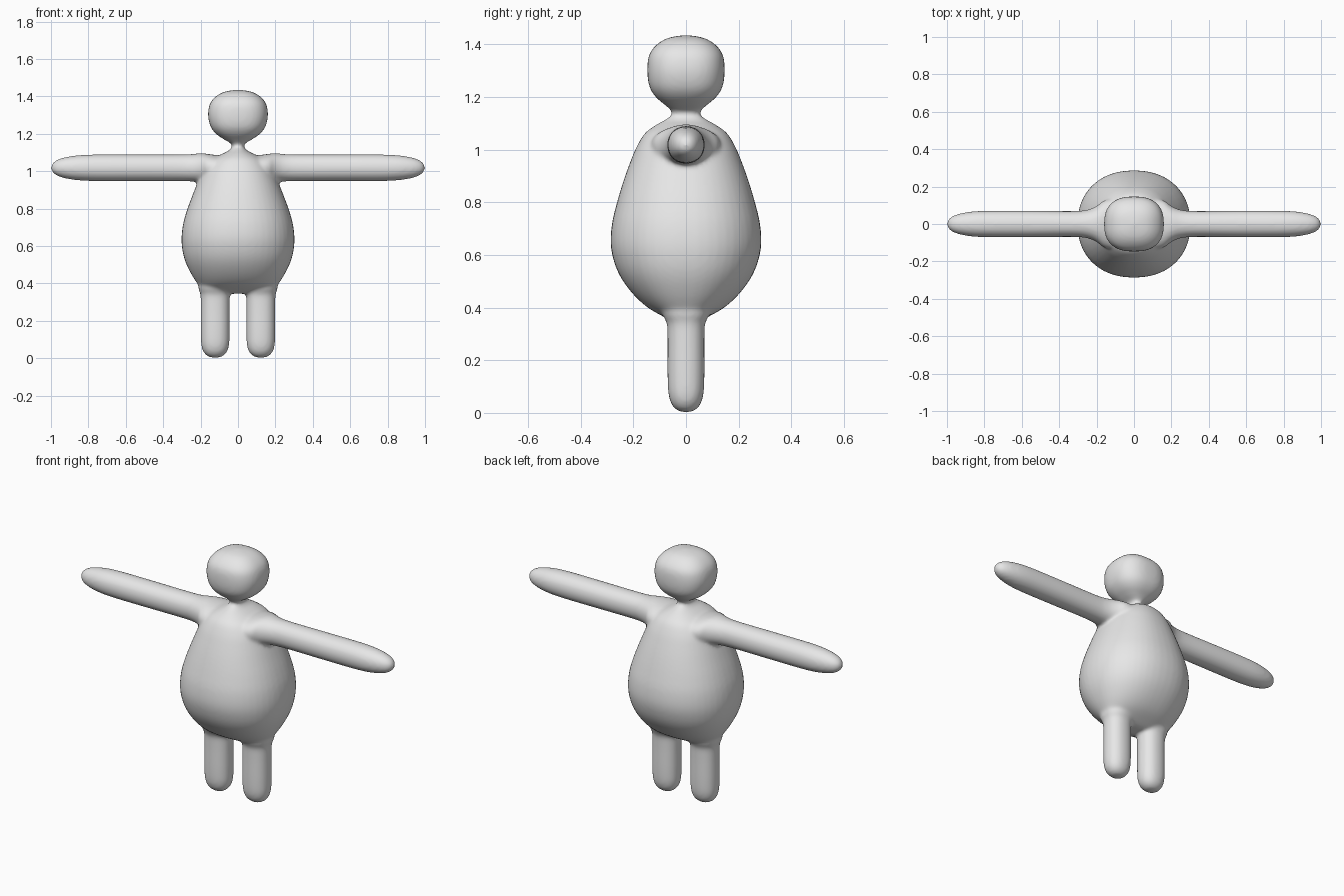
import bpy, bmesh, math
from mathutils import Vector

grey = bpy.data.materials.new("soft grey")
grey.diffuse_color = (0.8, 0.8, 0.8, 1)

SEG, SUB = 48, 5


def smooth_stations(pts):
    """Catmull-Rom interpolation of (position, half width, half depth) stations."""
    p = [Vector(v) for v in pts]
    p = [2 * p[0] - p[1]] + p + [2 * p[-1] - p[-2]]
    out = []
    for i in range(1, len(p) - 2):
        a, b, c, d = p[i - 1:i + 3]
        for k in range(SUB):
            t = k / SUB
            out.append(0.5 * (2 * b + (c - a) * t + (2 * a - 5 * b + 4 * c - d) * t * t
                              + (3 * b - a - 3 * c + d) * t ** 3))
    return out + [p[-2]]


def loft(bm, stations, place, power):
    """Closed loft of superellipse rings; place maps (u, v, position) to a point."""
    rings = []
    for pos, w, d in smooth_stations(stations):
        ring = []
        for i in range(SEG):
            a = 2 * math.pi * i / SEG
            c, s = math.cos(a), math.sin(a)
            u = math.copysign(abs(c) ** (2 / power), c) * max(w, 0.002)
            v = math.copysign(abs(s) ** (2 / power), s) * max(d, 0.002)
            ring.append(bm.verts.new(place(u, v, pos)))
        rings.append(ring)
    for r0, r1 in zip(rings, rings[1:]):
        for i in range(SEG):
            j = (i + 1) % SEG
            bm.faces.new((r0[i], r0[j], r1[j], r1[i]))
    bm.faces.new(rings[0][::-1])
    bm.faces.new(rings[-1])


bm = bmesh.new()

# pear-shaped torso, running up into the pinched neck
torso = [(0.345, 0.13, 0.04), (0.36, 0.19, 0.075), (0.40, 0.218, 0.145), (0.45, 0.25, 0.20),
         (0.51, 0.279, 0.245), (0.57, 0.296, 0.272), (0.64, 0.302, 0.286), (0.72, 0.293, 0.281),
         (0.80, 0.270, 0.262), (0.88, 0.240, 0.238), (0.95, 0.212, 0.213), (1.01, 0.185, 0.188),
         (1.06, 0.145, 0.158), (1.09, 0.09, 0.12), (1.11, 0.05, 0.085), (1.13, 0.033, 0.056),
         (1.15, 0.034, 0.05), (1.17, 0.06, 0.07)]
loft(bm, torso, lambda u, v, p: (u, v, p), 2.2)

# head
head = [(1.13, 0.025, 0.045), (1.15, 0.04, 0.058), (1.17, 0.075, 0.08), (1.20, 0.118, 0.115),
        (1.24, 0.147, 0.139), (1.30, 0.16, 0.147), (1.36, 0.150, 0.140), (1.40, 0.118, 0.11),
        (1.425, 0.07, 0.065), (1.436, 0.0, 0.0)]
loft(bm, head, lambda u, v, p: (u, v, p), 2.5)

# arms flare into the shoulders, legs are rounded pegs
arm = [(0.0, 0.13, 0.055), (0.10, 0.135, 0.066), (0.16, 0.125, 0.074), (0.20, 0.096, 0.078),
       (0.25, 0.076, 0.073), (0.33, 0.069, 0.071), (0.55, 0.071, 0.071), (0.75, 0.071, 0.071),
       (0.85, 0.068, 0.067), (0.92, 0.058, 0.057), (0.965, 0.044, 0.043), (0.99, 0.026, 0.025),
       (1.002, 0.0, 0.0)]
leg = [(0.002, 0.0, 0.0), (0.008, 0.034, 0.03), (0.03, 0.060, 0.053), (0.07, 0.074, 0.066),
       (0.14, 0.077, 0.070), (0.28, 0.077, 0.070), (0.34, 0.079, 0.073), (0.38, 0.09, 0.09),
       (0.45, 0.09, 0.09)]
for s in (-1, 1):
    loft(bm, arm, lambda u, v, p: (s * p, u, 1.018 + v), 2.1)
    loft(bm, leg, lambda u, v, p: (s * 0.122 + u, v, p), 2.2)

bmesh.ops.recalc_face_normals(bm, faces=bm.faces)
me = bpy.data.meshes.new("figure")
bm.to_mesh(me)
bm.free()
figure = bpy.data.objects.new("figure", me)
bpy.context.collection.objects.link(figure)
me.materials.append(grey)

# fuse the parts into one soft skin
fuse = figure.modifiers.new("fuse", 'REMESH')
fuse.mode = 'VOXEL'
fuse.voxel_size = 0.009
fuse.use_smooth_shade = True
soften = figure.modifiers.new("soften", 'SMOOTH')
soften.factor = 0.5
soften.iterations = 8
